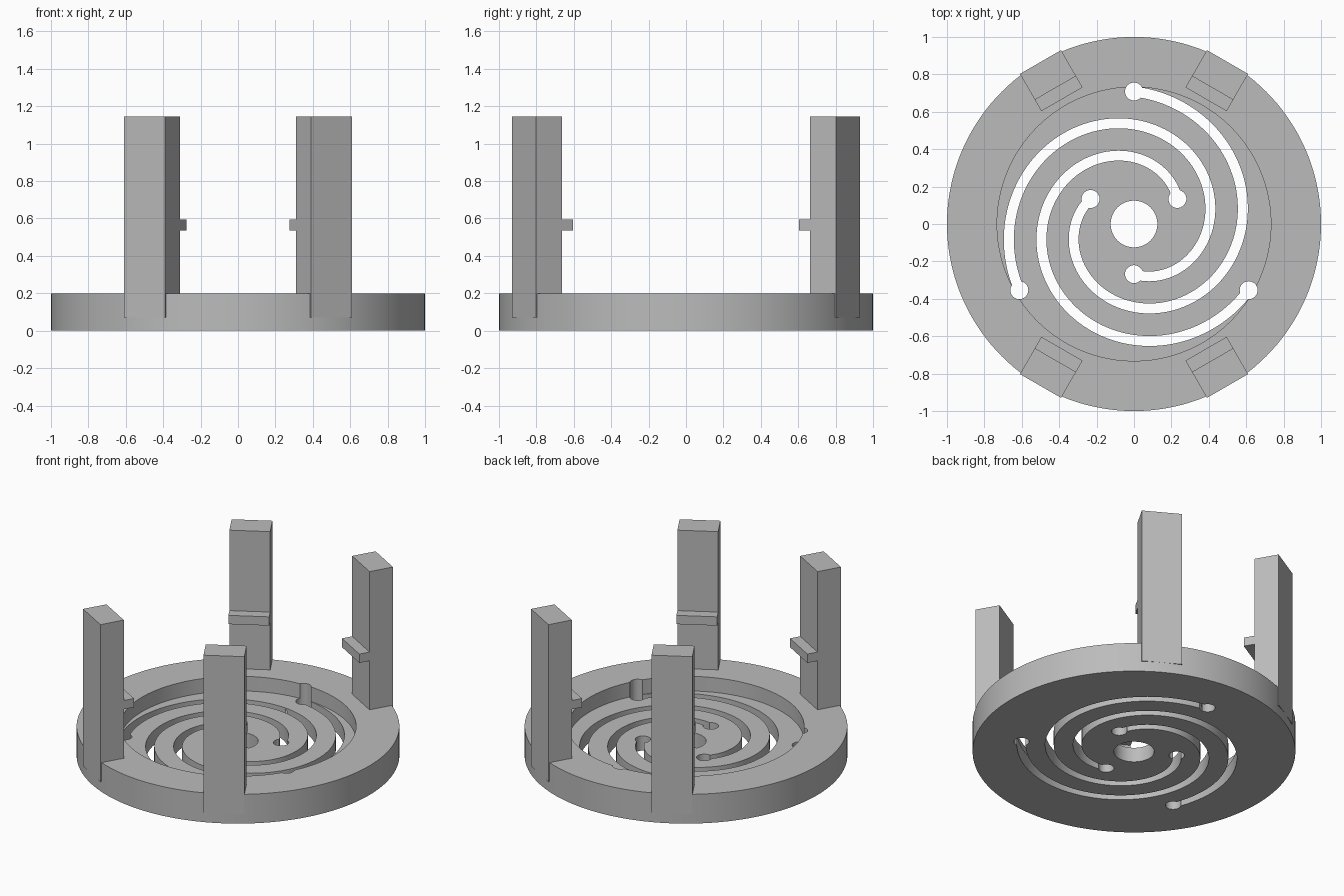
import bpy, bmesh, math
from mathutils import Matrix

if "Cube" in bpy.data.objects:
    bpy.data.objects.remove(bpy.data.objects["Cube"])

grey = bpy.data.materials.new("light grey")
grey.use_nodes = True
COLOUR = (0.5, 0.5, 0.5, 1)
grey.diffuse_color = COLOUR
grey.node_tree.nodes["Principled BSDF"].inputs["Base Color"].default_value = COLOUR


def add_object(name, bm):
    bmesh.ops.recalc_face_normals(bm, faces=bm.faces)
    mesh = bpy.data.meshes.new(name)
    bm.to_mesh(mesh)
    bm.free()
    mesh.materials.append(grey)
    obj = bpy.data.objects.new(name, mesh)
    bpy.context.collection.objects.link(obj)
    return obj


def prism(name, outline, z0, z1):
    """Extrude a closed 2D outline from z0 up to z1."""
    bm = bmesh.new()
    low = [bm.verts.new((x, y, z0)) for x, y in outline]
    high = [bm.verts.new((x, y, z1)) for x, y in outline]
    bm.faces.new(low)
    bm.faces.new(high)
    for i in range(len(low)):
        j = (i + 1) % len(low)
        bm.faces.new((low[i], low[j], high[j], high[i]))
    return add_object(name, bm)


def polar(r, degrees):
    a = math.radians(degrees)
    return r * math.cos(a), r * math.sin(a)


def circle(r, n, centre=(0, 0)):
    points = [polar(r, 360 * i / n) for i in range(n)]
    return [(x + centre[0], y + centre[1]) for x, y in points]


def cut(target, cutter):
    mod = target.modifiers.new("cut", "BOOLEAN")
    mod.operation = "DIFFERENCE"
    mod.solver = "EXACT"
    mod.object = cutter
    bpy.context.view_layer.objects.active = target
    bpy.ops.object.modifier_apply(modifier=mod.name)
    bpy.data.objects.remove(cutter)


# Round base with a recessed floor and a centre hole
HEIGHT, FLOOR = 0.2, 0.1
base = prism("base", circle(1, 144), 0, HEIGHT)
cut(base, prism("recess_cutter", circle(0.732, 144), FLOOR, 0.3))
cut(base, prism("centre_cutter", circle(0.125, 48), -0.1, 0.3))

# Three spiral slots, each ending in round holes
OUTER, INNER, SWEEP, STEPS, HALF = 0.708, 0.268, 300, 100, 0.027
for start in (90, 210, 330):
    path = [(OUTER + (INNER - OUTER) * i / STEPS, start - SWEEP * i / STEPS)
            for i in range(STEPS + 1)]
    outline = [polar(r + HALF, a) for r, a in path]
    outline += [polar(r - HALF, a) for r, a in reversed(path)]
    cut(base, prism("slot_cutter", outline, -0.1, 0.3))
    for r, a in (path[0], path[-1]):
        cut(base, prism("hole_cutter", circle(0.048, 32, polar(r, a)), -0.1, 0.3))

bpy.ops.object.select_all(action="DESELECT")
base.select_set(True)
bpy.context.view_layer.objects.active = base
bpy.ops.object.shade_smooth_by_angle(angle=math.radians(30))


# Four upright posts, each with a small clip ledge facing inwards
def radial_box(name, r0, r1, half_width, z0, z1, degrees):
    corners = [(r0, -half_width), (r1, -half_width), (r1, half_width), (r0, half_width)]
    obj = prism(name, corners, z0, z1)
    obj.data.transform(Matrix.Rotation(math.radians(degrees), 4, "Z"))


for side, angle in (("back_left", 60), ("back_right", 120),
                    ("front_right", 240), ("front_left", 300)):
    radial_box(side + "_post", 0.84, 1.0, 0.127, 0.07, 1.145, angle)
    radial_box(side + "_clip", 0.77, 0.85, 0.127, 0.535, 0.595, angle)
